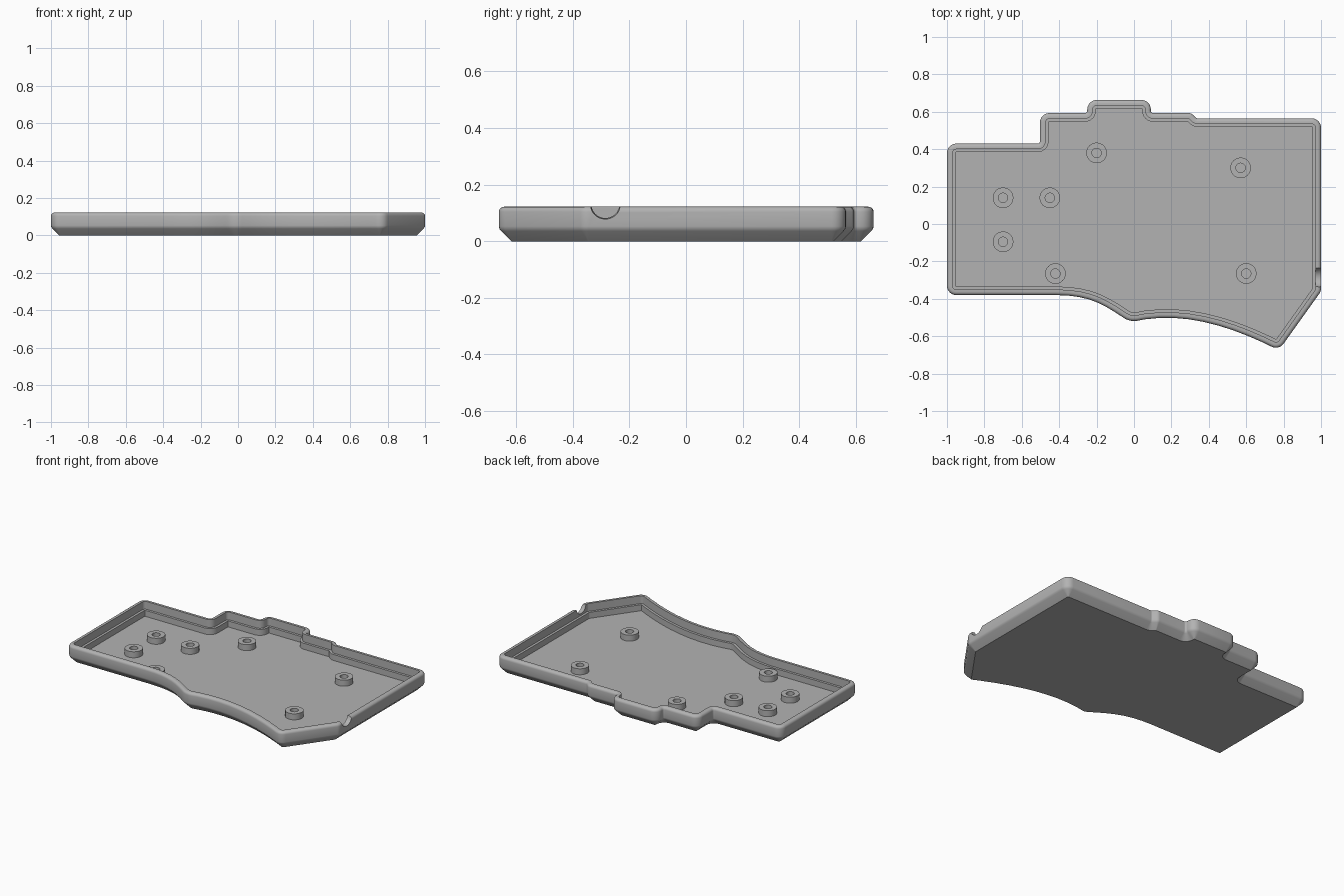
import bpy, bmesh, math
from mathutils import Vector
from mathutils.geometry import interpolate_bezier

if "Cube" in bpy.data.objects:
    bpy.data.objects.remove(bpy.data.objects["Cube"])

grey = bpy.data.materials.new("plain grey")
grey.use_nodes = True
grey.diffuse_color = (0.45, 0.45, 0.45, 1)
grey.node_tree.nodes["Principled BSDF"].inputs["Base Color"].default_value = grey.diffuse_color

HEIGHT, FLOOR, LEDGE = 0.122, 0.03, 0.07


def new_object(name, bm):
    mesh = bpy.data.meshes.new(name)
    bmesh.ops.recalc_face_normals(bm, faces=bm.faces)
    bm.to_mesh(mesh)
    bm.free()
    mesh.materials.append(grey)
    obj = bpy.data.objects.new(name, mesh)
    bpy.context.collection.objects.link(obj)
    return obj


def smooth(obj, degrees=32):
    bpy.ops.object.select_all(action='DESELECT')
    obj.select_set(True)
    bpy.context.view_layer.objects.active = obj
    bpy.ops.object.shade_smooth_by_angle(angle=math.radians(degrees))


def curve(points, count):
    """Inner points of a bezier, as unrounded corners."""
    return [(p.x, p.y, 0) for p in
            interpolate_bezier(*[Vector(p).to_3d() for p in points], count + 1)[1:-1]]


# Outline corners, counter-clockwise: x, y, corner radius
R, C = 0.05, 0.012
outline = [(-1, -0.38, R), (-0.42, -0.38, 0)]
outline += curve([(-0.42, -0.38), (-0.22, -0.38), (-0.15, -0.44), (-0.02, -0.525)], 8)
outline += [(-0.02, -0.525, 0.1)]
outline += curve([(-0.02, -0.525), (0.24, -0.46), (0.5, -0.535), (0.775, -0.675)], 10)
outline += [(0.775, -0.675, R), (1, -0.36, R), (1, 0.565, R),
            (0.335, 0.565, C), (0.305, 0.593, 0.03),
            (0.09, 0.593, C), (0.09, 0.663, R), (-0.25, 0.663, R), (-0.25, 0.593, C),
            (-0.503, 0.593, R), (-0.503, 0.43, C), (-1, 0.43, R)]


def inset_outline(d, steps=6):
    """Outline moved inward by d, with its corners rounded concentrically."""
    pts = []
    n = len(outline)
    for i, (x, y, r) in enumerate(outline):
        p = Vector((x, y))
        a = (p - Vector(outline[i - 1][:2])).normalized()
        b = (Vector(outline[(i + 1) % n][:2]) - p).normalized()
        na, nb = Vector((-a.y, a.x)), Vector((-b.y, b.x))
        miter = (na + nb) / (1 + na.dot(nb))
        if r == 0:
            pts.append(p + miter * d)
            continue
        side = 1 if a.x * b.y - a.y * b.x > 0 else -1
        rad = max(r - side * d, 0.004)
        centre = p + miter * (d + side * rad)
        turn = a.angle_signed(b)
        start = -na * side * rad
        for k in range(steps + 1):
            t = -turn * k / steps
            c, s = math.cos(t), math.sin(t)
            pts.append(centre + Vector((start.x * c - start.y * s, start.x * s + start.y * c)))
    return pts


# Tray: wall section as (inset, height), from the underside over the rim to the floor
rim = 0.018
section = [(0.044, 0), (0.008, 0.036), (0.002, 0.044), (0, 0.053)]
for k in range(5):
    t = math.radians(90 * k / 4)
    section.append((rim * (1 - math.cos(t)), HEIGHT - rim + rim * math.sin(t)))
section += [(0.03, HEIGHT), (0.03, LEDGE), (0.046, LEDGE), (0.046, FLOOR)]

bm = bmesh.new()
rings = [[bm.verts.new((p.x, p.y, z)) for p in inset_outline(d)] for d, z in section]
for low, high in zip(rings, rings[1:]):
    for i in range(len(low)):
        bm.faces.new((low[i - 1], low[i], high[i], high[i - 1]))
bm.faces.new(rings[0][::-1])
bm.faces.new(rings[-1])
tray = new_object("tray", bm)

# Flared cable notch through the right-hand wall
bm = bmesh.new()
bmesh.ops.create_cone(bm, cap_ends=True, segments=48, radius1=0.044, radius2=0.056, depth=0.1)
cutter = new_object("notch_cutter", bm)
cutter.rotation_euler.y = math.pi / 2
cutter.location = (0.97, -0.285, 0.132)
cutter.hide_render = True
cut = tray.modifiers.new("cable notch", 'BOOLEAN')
cut.operation, cut.solver, cut.object = 'DIFFERENCE', 'EXACT', cutter
bpy.context.view_layer.objects.active = tray
bpy.ops.object.modifier_apply(modifier=cut.name)
bpy.data.objects.remove(cutter)
smooth(tray)

# Screw bosses: a ring with a central hole, repeated over the floor
bm = bmesh.new()
loops = []
for r, z in [(0.055, FLOOR), (0.055, LEDGE), (0.025, LEDGE), (0.025, FLOOR)]:
    loops.append(bmesh.ops.create_circle(bm, segments=40, radius=r)["verts"])
    for v in loops[-1]:
        v.co.z = z
for low, high in zip(loops, loops[1:]):
    for i in range(len(low)):
        bm.faces.new((low[i - 1], low[i], high[i], high[i - 1]))
boss = new_object("screw_boss", bm)
smooth(boss)
spots = [(-0.70, 0.14), (-0.45, 0.14), (-0.70, -0.095), (-0.42, -0.265),
         (-0.20, 0.38), (0.57, 0.30), (0.60, -0.265)]
boss.location = (*spots[0], 0)
for x, y in spots[1:]:
    copy = boss.copy()
    copy.location = (x, y, 0)
    bpy.context.collection.objects.link(copy)
